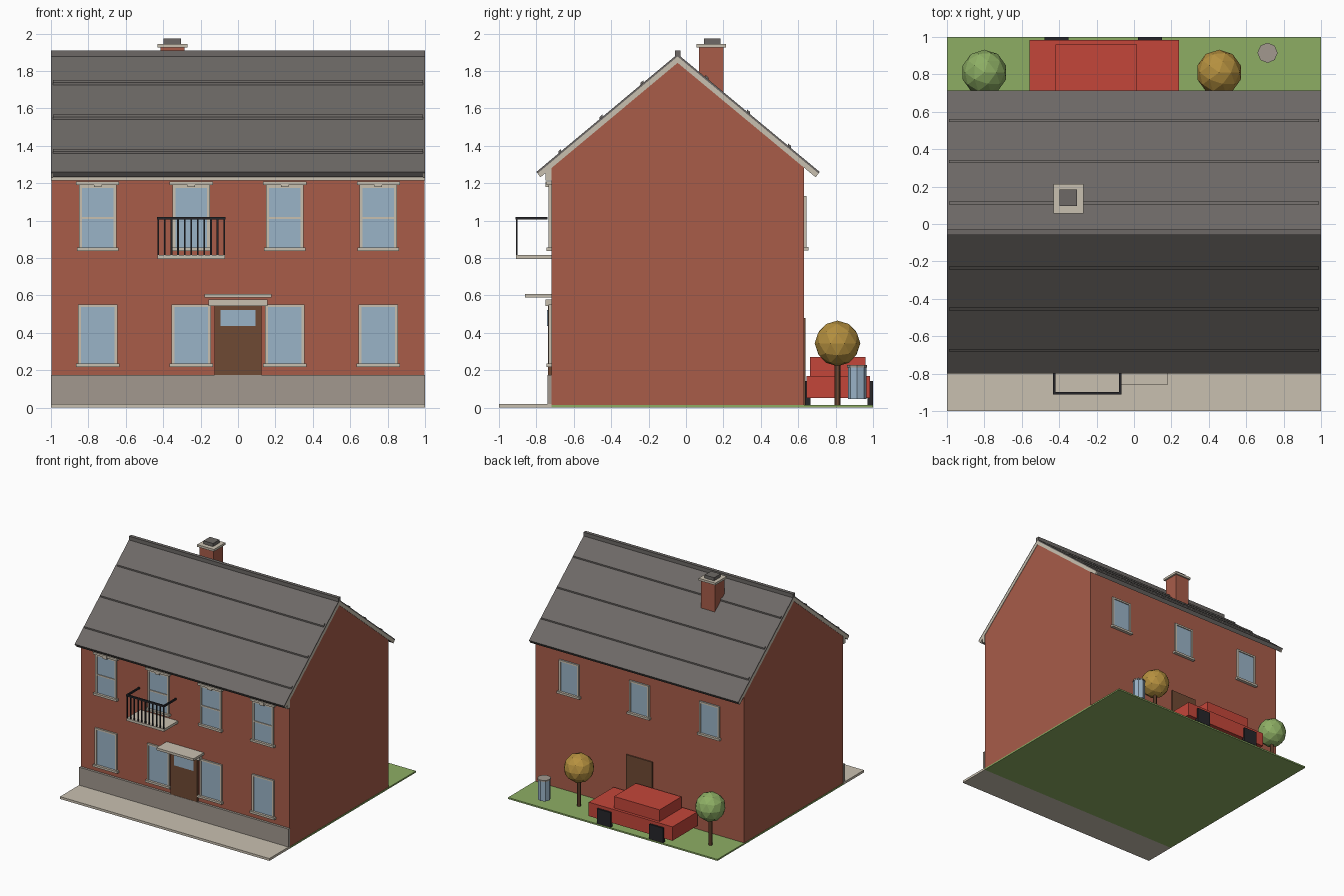
import bpy
import bmesh
from mathutils import Matrix

default_cube = bpy.data.objects.get("Cube")
if default_cube:
    bpy.data.objects.remove(default_cube, do_unlink=True)


def make_material(name, hex_colour):
    """Flat material from an sRGB hex colour, stored as linear values."""
    channels = [int(hex_colour[i:i + 2], 16) / 255 for i in (0, 2, 4)]
    linear = [c / 12.92 if c < 0.04 else ((c + 0.055) / 1.055) ** 2.4 for c in channels]
    material = bpy.data.materials.new(name)
    material.use_nodes = True
    material.diffuse_color = (*linear, 1)
    shader = next(n for n in material.node_tree.nodes if n.type == "BSDF_PRINCIPLED")
    shader.inputs["Base Color"].default_value = (*linear, 1)
    shader.inputs["Roughness"].default_value = 0.9
    return material


BRICK = make_material("red_brick", "a85c49")
SLATE = make_material("grey_slate", "6d6966")
STONE = make_material("pale_stone", "c9c0b0")
PLINTH = make_material("grey_stone", "a2998f")
GLASS = make_material("blue_glass", "9ab3c7")
WOOD = make_material("brown_wood", "6f4a34")
GREEN = make_material("leaf_green", "8dae64")
AMBER = make_material("amber_leaf", "b5903f")
RED = make_material("red_paint", "c4463a")
IRON = make_material("black_iron", "26262a")


def finish(name, bm, material):
    """Turn a bmesh into a flat shaded object."""
    bmesh.ops.recalc_face_normals(bm, faces=bm.faces)
    mesh = bpy.data.meshes.new(name)
    bm.to_mesh(mesh)
    bm.free()
    mesh.materials.append(material)
    obj = bpy.data.objects.new(name, mesh)
    bpy.context.scene.collection.objects.link(obj)
    return obj


def box(name, material, xs, ys, zs):
    """Box between two values on each axis."""
    bm = bmesh.new()
    spans = (xs, ys, zs)
    middle = [sum(s) / 2 for s in spans]
    size = [abs(s[1] - s[0]) for s in spans]
    bmesh.ops.create_cube(bm, size=1, matrix=Matrix.Translation(middle) @ Matrix.Diagonal((*size, 1)))
    return finish(name, bm, material)


def prism(name, material, xs, profile):
    """Extrude a (y, z) profile along x."""
    bm = bmesh.new()
    face = bm.faces.new([bm.verts.new((xs[0], y, z)) for y, z in profile])
    extruded = bmesh.ops.extrude_face_region(bm, geom=[face])["geom"]
    moved = [v for v in extruded if isinstance(v, bmesh.types.BMVert)]
    bmesh.ops.translate(bm, verts=moved, vec=(xs[1] - xs[0], 0, 0))
    return finish(name, bm, material)


def cylinder(name, material, x, y, zs, radius, sides):
    bm = bmesh.new()
    bmesh.ops.create_cone(bm, cap_ends=True, segments=sides, radius1=radius, radius2=radius,
                          depth=zs[1] - zs[0], matrix=Matrix.Translation((x, y, sum(zs) / 2)))
    return finish(name, bm, material)


def around(centre, half):
    return (centre - half, centre + half)


FULL = (-1, 1)
FRONT, BACK = -0.72, 0.63
RIDGE_Y, RIDGE_Z, EAVE_Z = -0.045, 1.89, 1.26
EAVES = {"front": -0.80, "back": 0.715}

# Ground
box("pavement", STONE, FULL, (-1, FRONT), (0, 0.02))
box("lawn", GREEN, FULL, (FRONT, 1), (0, 0.013))

# Walls, plinth and cornice
prism("brick_walls", BRICK, around(0, 0.996),
      [(FRONT, 0.01), (BACK, 0.01), (BACK, 1.295), (RIDGE_Y, 1.86), (FRONT, 1.295)])
box("front_plinth", PLINTH, FULL, (FRONT - 0.02, FRONT), (0.01, 0.175))
box("front_cornice", STONE, FULL, (FRONT - 0.03, FRONT), (1.215, 1.285))

# Roof slopes with barge boards and raised slate courses
for side, eave_y in EAVES.items():
    out = -1 if side == "front" else 1
    run = abs(eave_y - RIDGE_Y)
    slope = (RIDGE_Z - EAVE_Z) / run

    def layer(top, bottom, inset=0):
        """Roof cross-section between two depths below the slate surface."""
        pts = []
        for depth in (top, bottom):
            end = run - inset - depth * 0.6
            edge = (RIDGE_Y + out * end, RIDGE_Z - end * slope - depth * 1.3)
            peak = (RIDGE_Y, RIDGE_Z - depth * 1.3)
            pts += [peak, edge] if depth == top else [edge, peak]
        return pts

    prism(side + "_slates", SLATE, FULL, layer(0, 0.01))
    prism(side + "_roof_deck", SLATE, around(0, 0.988), layer(0.01, 0.034))
    for hand, x in (("left", 1), ("right", -1)):
        prism(f"{side}_{hand}_barge_board", STONE, (x * 0.988, x), layer(0.01, 0.036))
    for row in range(3):
        near = 0.182 + row * 0.22 if side == "front" else 0.15 + row * 0.22
        line = [(near, 0), (near, 0.012), (near + 0.016, 0.012), (near + 0.016, 0)]
        prism(f"{side}_slate_course_{row + 1}", SLATE, around(0, 0.988),
              [(RIDGE_Y + out * d, RIDGE_Z - d * slope + up) for d, up in line])
box("ridge_cap", SLATE, FULL, around(RIDGE_Y, 0.015), (1.875, 1.91))

# Chimney
box("chimney_stack", BRICK, around(-0.35, 0.065), around(0.135, 0.065), (1.6, 1.926))
box("chimney_cap", STONE, around(-0.35, 0.08), around(0.135, 0.078), (1.926, 1.945))
box("chimney_pot", SLATE, around(-0.352, 0.046), around(0.14, 0.044), (1.945, 1.972))


def window(name, x, zs, wall, half=0.1, rail=False, head=False):
    """Framed window standing proud of the wall it sits on."""
    out = -1 if wall == FRONT else 1
    low, high = zs

    def proud(depth):
        return (wall - out * 0.01, wall + out * depth)

    bar = 0.015
    box(name + "_glass", GLASS, around(x, half - bar), proud(0.006), zs)
    for hand, s in (("left", 1), ("right", -1)):
        box(f"{name}_{hand}_jamb", STONE, (x + s * (half - bar), x + s * half), proud(0.014), zs)
    box(name + "_lintel", STONE, around(x, half), proud(0.014), (high - bar, high))
    box(name + "_sill", STONE, around(x, half + 0.012), proud(0.026), (low - 0.014, low + 0.004))
    if rail:
        box(name + "_meeting_rail", STONE, around(x, half - bar), proud(0.012), around(1.013, 0.006))
    if head:
        box(name + "_head", STONE, around(x, half + 0.015), proud(0.026), (high, high + 0.018))
        box(name + "_keystone", STONE, around(x, 0.02), proud(0.03), (high - 0.012, high + 0.02))


# Windows
for i, x in enumerate((-0.75, -0.25, 0.25, 0.75), 1):
    window(f"upper_window_{i}", x, (0.852, 1.19), FRONT, rail=True, head=True)
    window(f"lower_window_{i}", x, (0.232, 0.552), FRONT, half=0.105)
for i, x in enumerate((-0.67, 0, 0.67), 1):
    window(f"back_window_{i}", x, (0.855, 1.13), BACK, half=0.095)

# Doors and porch canopy
box("front_door", WOOD, around(0, 0.126), (FRONT - 0.018, FRONT), (0.175, 0.545))
box("front_door_light", GLASS, around(0, 0.093), (FRONT - 0.022, FRONT), (0.435, 0.522))
box("door_entablature", STONE, around(0, 0.158), (FRONT - 0.03, FRONT), (0.542, 0.578))
box("door_canopy", STONE, around(0, 0.178), (FRONT - 0.14, FRONT), (0.588, 0.608))
box("back_door", WOOD, around(0, 0.125), (BACK, BACK + 0.01), (0.013, 0.48))

# Balcony with iron railing
BALCONY_X, BALCONY_Y = -0.25, -0.905
box("balcony_slab", STONE, around(BALCONY_X, 0.18), (-0.91, FRONT), (0.794, 0.816))
box("balcony_front_rail", IRON, around(BALCONY_X, 0.182), around(BALCONY_Y, 0.006), (1.005, 1.02))
for hand, s in (("left", 1), ("right", -1)):
    box(f"balcony_{hand}_rail", IRON, around(BALCONY_X + s * 0.176, 0.006), (BALCONY_Y, -0.74), (1.005, 1.02))
for i in range(11):
    box(f"balcony_bar_{i + 1}", IRON, around(BALCONY_X + (i - 5) * 0.0352, 0.0045),
        around(BALCONY_Y, 0.0045), (0.816, 1.01))

# Parked car
box("car_body", RED, (-0.56, 0.24), (0.645, 0.985), (0.05, 0.17))
box("car_cabin", RED, (-0.42, 0.015), (0.662, 0.96), (0.17, 0.27))
for end, x in (("rear", -0.414), ("front", 0.086)):
    for side, ys in (("inner", (0.635, 0.665)), ("outer", (0.97, 1))):
        box(f"car_{end}_{side}_wheel", IRON, around(x, 0.065), ys, (0.015, 0.143))

# Trees
for name, x, leaf in (("green_tree", -0.8, GREEN), ("amber_tree", 0.455, AMBER)):
    cylinder(name + "_trunk", WOOD, x, 0.81, (0.01, 0.25), 0.016, 6)
    bm = bmesh.new()
    bmesh.ops.create_icosphere(bm, subdivisions=2, radius=0.122, matrix=Matrix.Translation((x, 0.81, 0.343)))
    finish(name + "_crown", bm, leaf)

# Dustbin
cylinder("dustbin_body", GLASS, 0.714, 0.915, (0.045, 0.215), 0.05, 8)
cylinder("dustbin_lid", PLINTH, 0.714, 0.915, (0.215, 0.227), 0.054, 8)
